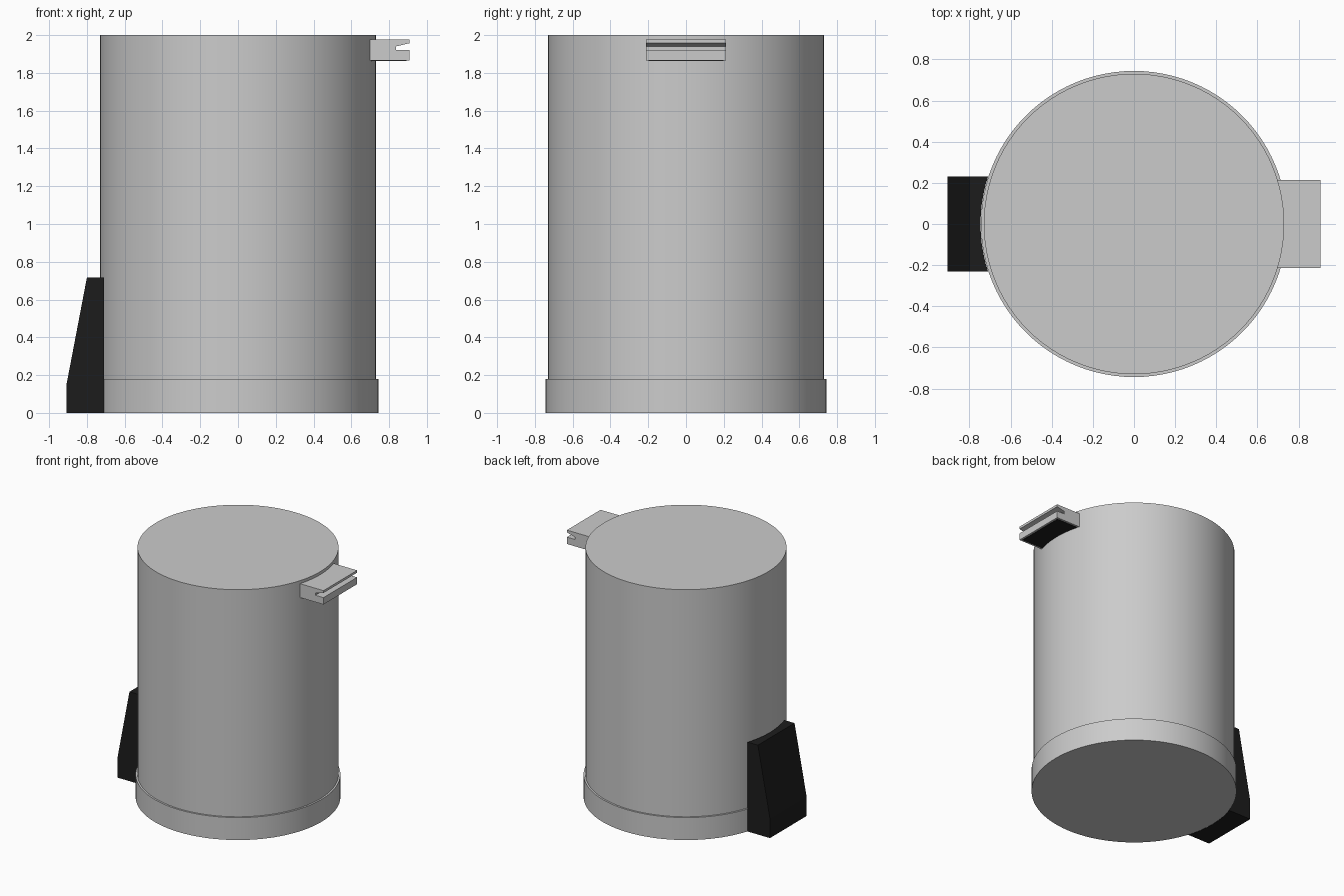
import bpy, bmesh, math

if "Cube" in bpy.data.objects:
    bpy.data.objects.remove(bpy.data.objects["Cube"])

black = bpy.data.materials.new("black_plastic")
black.diffuse_color = (0.012, 0.012, 0.012, 1)
black.use_nodes = True
black.node_tree.nodes["Principled BSDF"].inputs["Base Color"].default_value = black.diffuse_color


def cylinder(name, radius, z0, z1):
    bpy.ops.mesh.primitive_cylinder_add(vertices=96, radius=radius, depth=z1 - z0,
                                        location=(0, 0, (z0 + z1) / 2))
    ob = bpy.context.object
    ob.name = name
    bpy.ops.object.shade_smooth_by_angle()
    return ob


def extrude_profile(name, points, half_width, mat=None):
    """Extrude an x-z profile symmetrically along y."""
    bm = bmesh.new()
    face = bm.faces.new([bm.verts.new((x, -half_width, z)) for x, z in points])
    new = bmesh.ops.extrude_face_region(bm, geom=[face])["geom"]
    bmesh.ops.translate(bm, vec=(0, 2 * half_width, 0),
                        verts=[v for v in new if isinstance(v, bmesh.types.BMVert)])
    bmesh.ops.recalc_face_normals(bm, faces=bm.faces)
    me = bpy.data.meshes.new(name)
    bm.to_mesh(me)
    bm.free()
    ob = bpy.data.objects.new(name, me)
    bpy.context.collection.objects.link(ob)
    if mat:
        me.materials.append(mat)
    return ob


def hug_cylinder(ob, radius):
    """Cut the inner side of a part so it follows the round body."""
    cutter = cylinder(ob.name + "_cutter", radius, -0.5, 2.5)
    cutter.hide_render = True
    mod = ob.modifiers.new("curved_back", 'BOOLEAN')
    mod.operation = 'DIFFERENCE'
    mod.solver = 'EXACT'
    mod.object = cutter
    bpy.context.view_layer.objects.active = ob
    bpy.ops.object.modifier_apply(modifier=mod.name)
    bpy.data.objects.remove(cutter)


# Round body and the slightly wider base ring
cylinder("body", 0.73, 0.01, 2.0)
cylinder("base_ring", 0.744, 0.0, 0.18)

# Black rear housing with sloping back
housing = extrude_profile("rear_housing", [(-0.907, 0), (-0.907, 0.155), (-0.80, 0.716),
                                           (-0.65, 0.716), (-0.65, 0)], 0.232, black)
hug_cylinder(housing, 0.746)

# Notched handle near the top
handle = extrude_profile("handle", [(0.65, 1.865), (0.907, 1.865), (0.907, 1.92),
                                    (0.836, 1.92), (0.836, 1.94), (0.907, 1.957),
                                    (0.907, 1.976), (0.65, 1.976)], 0.213)
hug_cylinder(handle, 0.729)

# Dark inset panel under the handle
panel = extrude_profile("handle_underside", [(0.65, 1.863), (0.892, 1.863),
                                             (0.892, 1.875), (0.65, 1.875)], 0.198, black)
hug_cylinder(panel, 0.731)
